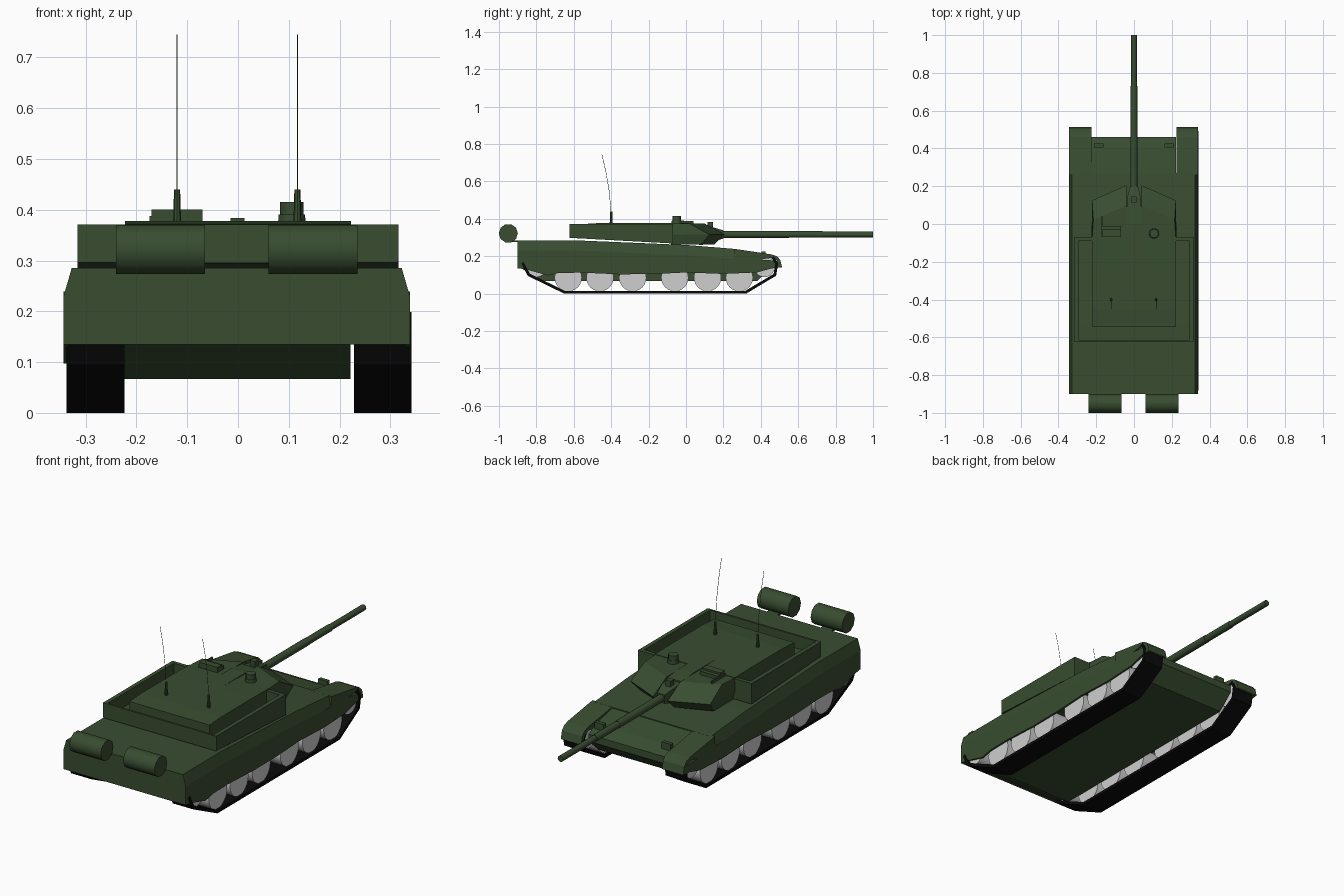
import bpy, bmesh, math
from mathutils import Matrix

cube = bpy.data.objects.get("Cube")
if cube:
    bpy.data.objects.remove(cube)


def material(name, rgb):
    m = bpy.data.materials.new(name)
    m.use_nodes = True
    m.diffuse_color = (*rgb, 1)
    m.node_tree.nodes["Principled BSDF"].inputs["Base Color"].default_value = (*rgb, 1)
    return m


GREEN = material("army green", (0.040, 0.073, 0.030))
BLACK = material("track black", (0.003, 0.003, 0.003))
GREY = material("wheel grey", (0.62, 0.62, 0.62))


def finish(name, bm, mat, smooth=False):
    bmesh.ops.recalc_face_normals(bm, faces=bm.faces)
    mesh = bpy.data.meshes.new(name)
    bm.to_mesh(mesh)
    bm.free()
    mesh.materials.append(mat)
    obj = bpy.data.objects.new(name, mesh)
    bpy.context.collection.objects.link(obj)
    if smooth:
        bpy.ops.object.select_all(action='DESELECT')
        obj.select_set(True)
        bpy.context.view_layer.objects.active = obj
        bpy.ops.object.shade_smooth_by_angle(angle=math.radians(40))
    return obj


def loft(name, rings, mat=GREEN):
    """Skin matching closed rings and cap both ends."""
    bm = bmesh.new()
    rows = [[bm.verts.new(p) for p in ring] for ring in rings]
    n = len(rows[0])
    for a, b in zip(rows, rows[1:]):
        for i in range(n):
            j = (i + 1) % n
            bm.faces.new((a[i], a[j], b[j], b[i]))
    bm.faces.new(rows[0])
    bm.faces.new(rows[-1])
    return finish(name, bm, mat)


def prism(name, profile, x0, x1, mat=GREEN):
    """Side profile of (y, z) points extruded across x."""
    return loft(name, [[(x, y, z) for y, z in profile] for x in (x0, x1)], mat)


def box(name, x0, x1, y0, y1, z0, z1):
    return prism(name, [(y0, z0), (y1, z0), (y1, z1), (y0, z1)], x0, x1)


def cylinder(name, center, r1, r2, length, axis, sides, mat=GREEN):
    turn = {'X': Matrix.Rotation(math.pi / 2, 4, 'Y'),
            'Y': Matrix.Rotation(-math.pi / 2, 4, 'X'),
            'Z': Matrix()}[axis]
    bm = bmesh.new()
    bmesh.ops.create_cone(bm, cap_ends=True, segments=sides, radius1=r1, radius2=r2,
                          depth=length, matrix=Matrix.Translation(center) @ turn)
    return finish(name, bm, mat, True)


SIDES = (("left", 1), ("right", -1))
SHIFT = -0.0025

# Upper hull, wide with chamfered shoulders
def hull_ring(y, top):
    half = [(0.341, 0.16), (0.341, top - 0.055), (0.325, top)]
    pts = half + [(-x, z) for x, z in reversed(half)]
    return [(x + SHIFT, y, z) for x, z in pts]

loft("upper_hull", [hull_ring(y, z) for y, z in
                    ((-0.9, 0.285), (-0.6, 0.285), (0, 0.26), (0.27, 0.238))])

# Lower hull tub with the sloped nose
prism("lower_hull", [(-0.89, 0.14), (-0.76, 0.067), (0.38, 0.067), (0.46, 0.14), (0.46, 0.175),
                     (0.40, 0.205), (0.26, 0.236), (-0.89, 0.236)], -0.225, 0.222)
box("rear_plate", -0.341 + SHIFT, 0.341 + SHIFT, -0.9, -0.885, 0.135, 0.2)

SKIRT = [(-0.9, 0.2), (-0.9, 0.137), (-0.84, 0.125), (-0.74, 0.097), (-0.68, 0.11), (-0.56, 0.112),
         (-0.36, 0.103), (-0.17, 0.104), (0, 0.113), (0.2, 0.105), (0.38, 0.113), (0.46, 0.135),
         (0.511, 0.14), (0.5, 0.175), (0.27, 0.19)]
FENDER = [(0.26, 0.16), (0.26, 0.239), (0.40, 0.218), (0.46, 0.209), (0.488, 0.198), (0.504, 0.18),
          (0.514, 0.14), (0.503, 0.14), (0.485, 0.18), (0.45, 0.19)]
TRACK = [(-0.875, 0.165), (-0.84, 0.10), (-0.65, 0.0075), (0.32, 0.0075), (0.475, 0.10),
         (0.485, 0.16), (0.463, 0.195)]

for side, s in SIDES:
    # Skirts, front fenders and headlights
    prism(side + "_skirt", SKIRT, s * 0.331 + SHIFT, s * 0.341 + SHIFT)
    prism(side + "_fender", FENDER, s * 0.225, s * 0.341 + SHIFT)
    x = s * 0.187
    box(side + "_headlight", x - 0.025, x + 0.025, 0.405, 0.425, 0.19, 0.226)

    # Track band
    bm = bmesh.new()
    rows = [[bm.verts.new((s * x + 0.002, y, z)) for x in (0.226, 0.340)] for y, z in TRACK]
    for a, b in zip(rows, rows[1:]):
        bm.faces.new((a[0], a[1], b[1], b[0]))
    track = finish(side + "_track", bm, BLACK)
    solid = track.modifiers.new("Thickness", 'SOLIDIFY')
    solid.thickness = 0.015
    solid.offset = 0
    solid.use_even_offset = True

    # Road wheels and the smaller end wheels
    for i, y in enumerate((-0.63, -0.46, -0.285, -0.06, 0.115, 0.285)):
        cylinder(f"{side}_road_wheel_{i + 1}", (s * 0.284, y, 0.085), 0.073, 0.073,
                 0.09, 'X', 24, GREY)
    for end, y in (("rear", -0.80), ("front", 0.42)):
        cylinder(f"{side}_{end}_wheel", (s * 0.284, y, 0.143), 0.055, 0.055, 0.09, 'X', 20, GREY)

    # Fuel drum on the rear deck edge
    cylinder(side + "_fuel_drum", (s * 0.15 - 0.0025, -0.95, 0.322), 0.051, 0.051, 0.175, 'X', 10)
    box(side + "_drum_bracket", s * 0.15 - 0.03, s * 0.15 + 0.03, -0.93, -0.88, 0.275, 0.285)

    # Wedge-shaped turret cheek
    lower = [(0.04, 0.15), (0.21, 0.08), (0.21, -0.08), (0.04, -0.08)]
    ridge = [(0.04, 0.205), (0.222, 0.125), (0.225, -0.08), (0.04, -0.08)]
    roof = [(0.04, 0.10), (0.215, 0.02), (0.222, -0.08), (0.04, -0.08)]
    loft(side + "_cheek", [[(s * x, y, z) for x, y in plan] for plan, z in
                           ((lower, 0.262), (ridge, 0.315), (roof, 0.374))])

    # Stowage basket side: sloped lower edge, front wall and floor
    prism(side + "_basket_wall", [(-0.622, 0.298), (-0.07, 0.268), (-0.07, 0.371), (-0.622, 0.371)],
          s * 0.295, s * 0.316)
    box(side + "_basket_front", s * 0.215, s * 0.316, -0.09, -0.07, 0.268, 0.371)
    prism(side + "_basket_floor", [(-0.62, 0.298), (-0.07, 0.268), (-0.07, 0.29), (-0.62, 0.308)],
          s * 0.2, s * 0.31)

    # Antenna mount and curved whip
    x = s * 0.1185 - 0.0015
    cylinder(side + "_antenna_mount", (x, -0.4, 0.405), 0.008, 0.006, 0.07, 'Z', 8)
    curve = bpy.data.curves.new(side + "_antenna_whip", 'CURVE')
    curve.dimensions = '3D'
    curve.bevel_depth = 0.0012
    curve.bevel_resolution = 0
    path = [(-0.4, 0.43), (-0.411, 0.55), (-0.428, 0.65), (-0.45, 0.745)]
    line = curve.splines.new('POLY')
    line.points.add(len(path) - 1)
    for point, (y, z) in zip(line.points, path):
        point.co = (x, y, z, 1)
    curve.materials.append(GREEN)
    bpy.context.collection.objects.link(bpy.data.objects.new(side + "_antenna_whip", curve))

# Turret body, rear basket wall and floor
prism("turret_body", [(-0.545, 0.294), (0.09, 0.26), (0.09, 0.368), (0, 0.378), (-0.45, 0.378),
                      (-0.545, 0.372)], -0.04, 0.04)
for side, s in SIDES:
    prism(side + "_turret_half", [(-0.545, 0.294), (-0.07, 0.268), (-0.07, 0.376), (-0.2, 0.378),
                                  (-0.45, 0.378), (-0.545, 0.372)], s * 0.04, s * 0.223)
box("basket_rear_wall", -0.316, 0.314, -0.624, -0.614, 0.296, 0.371)
box("basket_rear_floor", -0.31, 0.31, -0.62, -0.53, 0.296, 0.307)

# Gun mantlet, sight and stepped barrel
loft("mantlet", [[(x * w, y, 0.316 + z * h) for x, z in ((-1, -1), (1, -1), (1, 1), (-1, 1))]
                 for y, w, h in ((0.08, 0.039, 0.045), (0.14, 0.036, 0.04), (0.20, 0.021, 0.022))])
box("gun_sight", -0.015, 0.013, 0.115, 0.145, 0.34, 0.384)
for name, y0, y1, r in (("barrel_base", 0.1, 0.55, 0.019), ("barrel_middle", 0.55, 0.73, 0.0175),
                        ("barrel_tip", 0.73, 1.0, 0.015)):
    cylinder(name, (0, (y0 + y1) / 2, 0.316), r, r, y1 - y0, 'Y', 16)

# Roof fittings
cylinder("cupola_base", (0.106, -0.05, 0.383), 0.027, 0.026, 0.016, 'Z', 16)
cylinder("cupola", (0.106, -0.05, 0.40), 0.023, 0.023, 0.03, 'Z', 12)
box("roof_hatch", -0.17, -0.07, -0.065, -0.03, 0.37, 0.401)
box("roof_hatch_step", -0.17, -0.07, -0.03, -0.01, 0.37, 0.392)
box("roof_hatch_rail", -0.174, -0.168, -0.065, 0.04, 0.36, 0.388)
